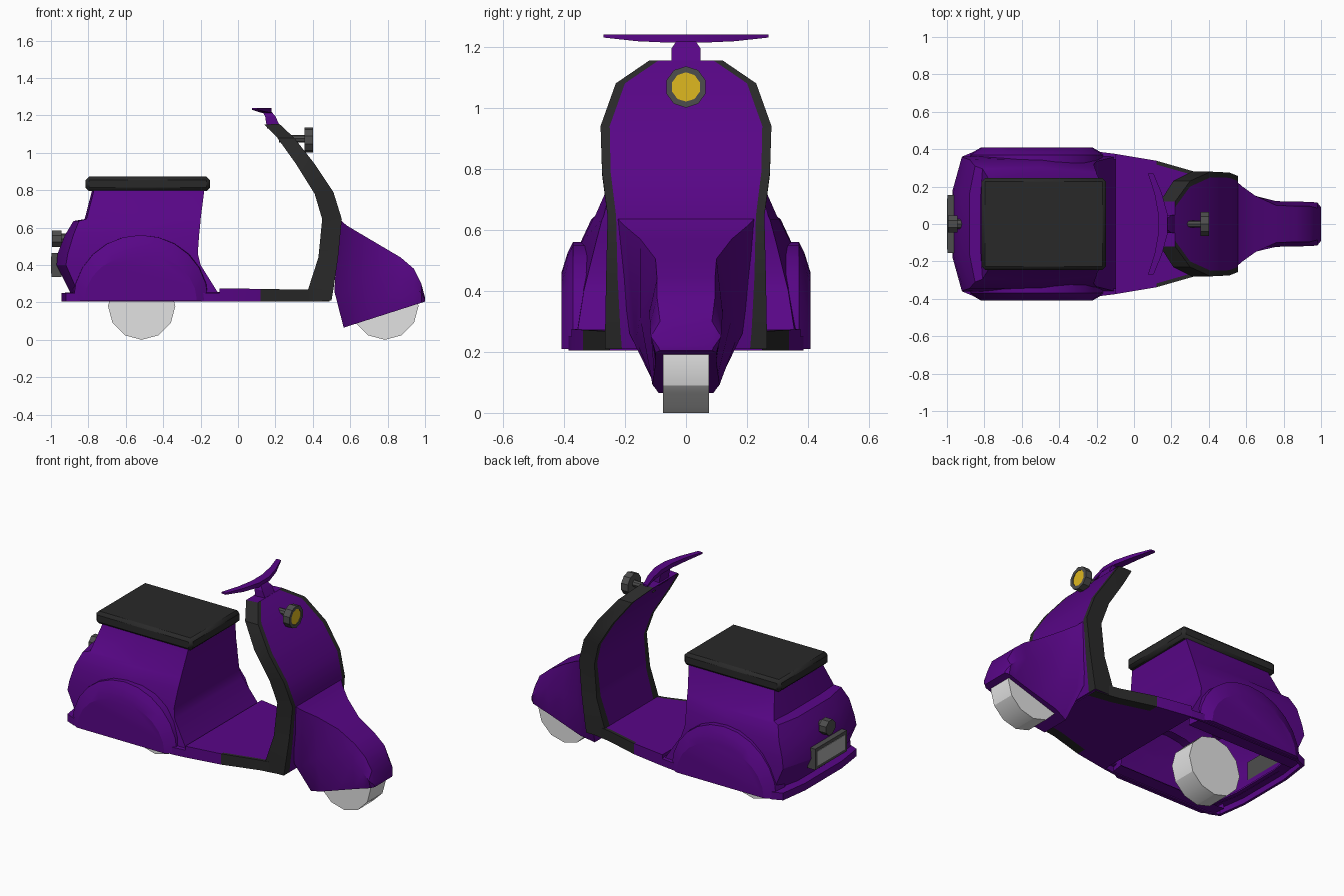
import bpy, bmesh, math

if "Cube" in bpy.data.objects:
    bpy.data.objects.remove(bpy.data.objects["Cube"])


def material(name, rgb):
    m = bpy.data.materials.new(name)
    m.use_nodes = True
    m.diffuse_color = (*rgb, 1)
    m.node_tree.nodes["Principled BSDF"].inputs["Base Color"].default_value = (*rgb, 1)
    return m


purple = material("purple paint", (.098, .0018, .242))
black = material("black trim", (.022, .022, .022))
grey = material("lamp grey", (.075, .075, .075))
plate_grey = material("plate grey", (.42, .42, .42))
light = material("wheel grey", (.76, .76, .76))
amber = material("amber lens", (.74, .48, .014))


def finish(name, bm, mats, angle=30):
    """Turn a bmesh into a shaded object."""
    bmesh.ops.recalc_face_normals(bm, faces=bm.faces)
    me = bpy.data.meshes.new(name)
    bm.to_mesh(me)
    bm.free()
    for m in mats:
        me.materials.append(m)
    ob = bpy.data.objects.new(name, me)
    bpy.context.collection.objects.link(ob)
    bpy.ops.object.select_all(action='DESELECT')
    ob.select_set(True)
    bpy.context.view_layer.objects.active = ob
    bpy.ops.object.shade_smooth_by_angle(angle=math.radians(angle))
    return ob


def loft(name, rings, mats, start=True, end=True, rule=None, loop=False, angle=30):
    """Skin closed rings; rule(column) gives a face's material index."""
    bm = bmesh.new()
    vs = [[bm.verts.new(p) for p in r] for r in rings]
    n = len(rings[0])
    pairs = list(zip(vs, vs[1:])) + ([(vs[-1], vs[0])] if loop else [])
    for a, b in pairs:
        for j in range(n):
            k = (j + 1) % n
            f = bm.faces.new((a[j], a[k], b[k], b[j]))
            f.material_index = rule(j) if rule else 0
    if not loop:
        for cap, ring in ((start, vs[0]), (end, vs[-1])):
            if cap:
                bm.faces.new(ring)
    return finish(name, bm, mats, angle)


def mirrored(half):
    """Close a half outline given on +y, reflected in y."""
    return half + [(p[0], -p[1], *p[2:]) for p in reversed(half)]


def box(name, x, y, z, mat, bevel=0):
    ring = mirrored([(x[0], y), (x[1], y)])
    ob = loft(name, [[(*p, h) for p in ring] for h in z], [mat])
    if bevel:
        b = ob.modifiers.new("bevel", 'BEVEL')
        b.width, b.segments = bevel, 1


def disc(name, axis, centre, stations, sides, mats, turn=0.0):
    """Turned part along x or y, from (offset, radius) stations."""
    rings = []
    for off, r in stations:
        ring = []
        for i in range(sides):
            t = math.tau * i / sides + turn
            u, v = r * math.cos(t), r * math.sin(t)
            d = (off, u, v) if axis == 'x' else (u, off, v)
            ring.append(tuple(c + e for c, e in zip(centre, d)))
        rings.append(ring)
    return loft(name, rings, mats)


# Rear body shell, open underneath: z, front x, front w, side w, corner x, w, rear x, w
body = [(.24, -.10, .36, .37, -.85, .36, -.89, .18),
        (.40, -.20, .335, .365, -.92, .36, -.97, .18),
        (.46, -.215, .32, .36, -.91, .355, -.965, .17),
        (.56, -.208, .295, .342, -.88, .345, -.925, .165),
        (.635, -.20, .275, .305, -.85, .31, -.88, .16),
        (.645, -.20, .27, .298, -.81, .295, -.82, .15),
        (.80, -.18, .23, .23, -.77, .23, -.78, .15)]
loft("rear_body",
     [[(x, y, z) for x, y in mirrored([(a, b), (-.5, s), (c, d), (e, f)])]
      for z, a, b, s, c, d, e, f in body], [purple], start=False)


# Wheel arch bulges on each flank
def arch(rx, rz, y, steps=12):
    return [(-.52 + rx * math.cos(math.pi * i / steps), y,
             .21 + rz * math.sin(math.pi * i / steps)) for i in range(steps + 1)]


for side, s in (("left", 1), ("right", -1)):
    loft(side + "_hip", [arch(.37, .35, s * .29), arch(.36, .35, s * .37),
                         arch(.335, .315, s * .388), arch(.30, .25, s * .408)],
         [purple], start=False, angle=20)

# Rim under the rear body, tucked into the shell
outer = mirrored([(-.10, .375), (-.18, .385), (-.86, .385), (-.92, .36), (-.945, .18)])
inner = mirrored([(-.10, .345), (-.18, .345), (-.83, .345), (-.845, .33), (-.87, .16)])
lower = mirrored([(-.10, .36), (-.18, .37), (-.85, .37), (-.905, .345), (-.93, .17)])
loft("rear_rim", [[(*p, z) for p in o] for o, z in
                  ((outer, .205), (outer, .25), (inner, .255), (inner, .245),
                   (lower, .24), (lower, .205))],
     [purple], loop=True)

# Floor, with black front edges wrapping underneath
floor_line = [(-.10, .375, .275), (.12, .338, .272), (.34, .275, .268), (.49, .25, .268)]
floor = loft("floor", [[(x, w, .205), (x, w, z), (x, w - .02, z), (x, .02 - w, z),
                        (x, -w, z), (x, -w, .205), (x, .06 - w, .205), (x, w - .06, .205)]
                       for x, w, z in floor_line], [purple, black])
for f in floor.data.polygons:
    if f.center.x > .12 and abs(f.center.y) > .18:
        f.material_index = 1

# Leg shield with black trim: front x, z, back x, z, half width, trim width
shield = [(.50, .21, .37, .21, .265, .055), (.51, .27, .375, .27, .265, .05),
          (.535, .44, .43, .44, .262, .038), (.555, .645, .45, .645, .257, .028),
          (.51, .79, .41, .78, .275, .028), (.41, .94, .31, .94, .28, .03),
          (.30, 1.08, .21, 1.08, .23, .03), (.22, 1.155, .14, 1.15, .12, .03)]
loft("leg_shield",
     [[(a, -w, b), (a, t - w, b), (a, w - t, b), (a, w, b),
       (c, w, d), (c, w - t, d), (c, t - w, d), (c, -w, d)] for a, b, c, d, w, t in shield],
     [purple, black], rule=lambda j: 0 if j in (1, 5) else 1)

# Front fender: top x, top z, top w, middle x, middle z, middle w, bottom x, bottom w
fender = [(.54, .648, .235, .515, .26, .185, .565, .09), (.58, .612, .20, .55, .24, .165, .59, .095),
          (.65, .57, .15, .64, .31, .15, .65, .11), (.76, .505, .10, .76, .34, .122, .76, .105),
          (.87, .44, .095, .87, .33, .12, .87, .10), (.94, .38, .095, .94, .29, .118, .94, .10),
          (.98, .30, .085, .98, .25, .115, .98, .10), (1.0, .225, .08, 1.0, .215, .09, 1.0, .085)]
loft("front_fender",
     [mirrored([(a, w, z), (b, v, y), (c, u, .065 + .32 * max(c - .565, 0))])
      for a, z, w, b, y, v, c, u in fender], [purple])

# Wheels
for name, x in (("front_wheel", .785), ("rear_wheel", -.515)):
    disc(name, 'y', (x, 0, .18), [(-.075, .18), (.075, .18)], 12, [light])

# Seat
box("seat", (-.815, -.15), .245, (.795, .872), black, bevel=.018)

# Handlebar swept back at the tips, and its stem
bar = [(-.27, .075, .105, 1.23), (-.16, .11, .15, 1.218), (-.05, .13, .18, 1.213),
       (.05, .13, .18, 1.213), (.16, .11, .15, 1.218), (.27, .075, .105, 1.23)]
loft("handlebar", [[(a, y, z), (b, y, z), (b, y, 1.24), (a, y, 1.24)] for y, a, b, z in bar],
     [purple])
loft("handlebar_stem", [[(x, y, z) for x, y in mirrored([(a, w), (b, w)])] for a, b, w, z in
                        ((.155, .23, .047, 1.13), (.145, .20, .047, 1.195),
                         (.13, .178, .03, 1.22))], [purple])

# Headlight on a stalk, with the lens set into its face
disc("headlight_stalk", 'x', (0, 0, 1.075), [(.22, .02), (.36, .02)], 8, [grey])
lamp = disc("headlight", 'x', (0, 0, 1.068),
            [(.355, .068), (.40, .068), (.40, .048), (.396, .048)], 10, [grey, amber], math.pi / 10)
lamp.data.polygons[-1].material_index = 1

# Tail lamp and rear plate
disc("tail_lamp_stalk", 'x', (0, 0, .54), [(-.96, .028), (-.90, .028)], 8, [grey])
disc("tail_lamp", 'x', (0, 0, .54), [(-.995, .048), (-.945, .048)], 8, [grey], math.pi / 8)
box("plate_frame", (-.997, -.945), .155, (.335, .465), grey)
box("plate_panel", (-1.0, -.993), .135, (.355, .445), plate_grey)
